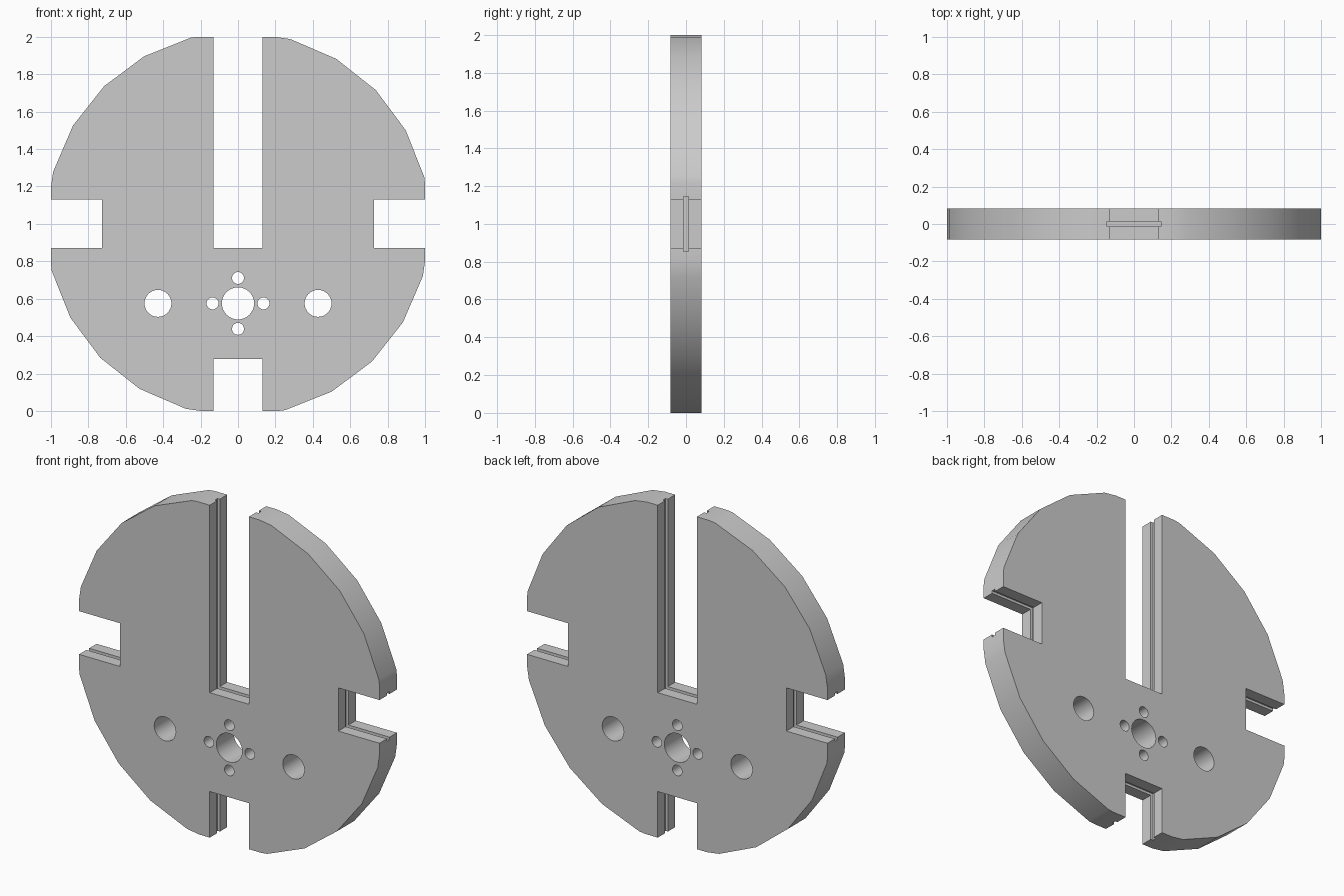
import bpy, math

if "Cube" in bpy.data.objects:
    bpy.data.objects.remove(bpy.data.objects["Cube"])

HALF = 0.083  # half thickness


def prism(name, pts, half):
    """Extrude an x-z outline symmetrically along y."""
    n = len(pts)
    verts = [(x, -half, z) for x, z in pts] + [(x, half, z) for x, z in pts]
    faces = [tuple(range(n)), tuple(range(2 * n - 1, n - 1, -1))]
    faces += [(i, i + n, (i + 1) % n + n, (i + 1) % n) for i in range(n)]
    me = bpy.data.meshes.new(name)
    me.from_pydata(verts, [], faces)
    ob = bpy.data.objects.new(name, me)
    bpy.context.collection.objects.link(ob)
    return ob


def rect(x0, x1, z0, z1):
    return [(x0, z0), (x1, z0), (x1, z1), (x0, z1)]


def circle(cx, cz, r, n, phase=0.0):
    return [(cx + r * math.cos(2 * math.pi * i / n + phase),
             cz + r * math.sin(2 * math.pi * i / n + phase)) for i in range(n)]


def boolean(target, cutter, op='DIFFERENCE'):
    cutter.hide_render = True
    mod = target.modifiers.new("cut", 'BOOLEAN')
    mod.operation, mod.solver, mod.object = op, 'EXACT', cutter
    bpy.context.view_layer.objects.active = target
    bpy.ops.object.modifier_apply(modifier=mod.name)
    bpy.data.objects.remove(cutter)


# 24-sided disc, trimmed flat at the four extremes
disc = prism("slotted_disc", circle(0, 1, 1.027, 24, math.radians(-0.8)), HALF)
boolean(disc, prism("trim_cutter", rect(-1, 1, 0, 2), 0.3), 'INTERSECT')

# Four slots, each with a thin groove around its walls
W, G = 0.13, 0.015
slots = [
    ((-W, W, 0.872, 2.2), (-W - G, W + G, 0.872 - G, 2.2)),
    ((-W, W, -0.2, 0.277), (-W - G, W + G, -0.2, 0.277 + G)),
    ((-1.2, -0.726, 1 - W, 1 + W), (-1.2, -0.726 + G, 1 - W - G, 1 + W + G)),
    ((0.726, 1.2, 1 - W, 1 + W), (0.726 - G, 1.2, 1 - W - G, 1 + W + G)),
]
for slot, groove in slots:
    boolean(disc, prism("slot_cutter", rect(*slot), 0.2))
    boolean(disc, prism("groove_cutter", rect(*groove), 0.013))

# Hub hole, four bolt holes around it, and two larger side holes
Z = 0.575
holes = [(0, Z, 0.086), (-0.428, Z, 0.072), (0.428, Z, 0.072)]
holes += [(x, Z + z, 0.032) for x, z in
          ((0.136, 0), (-0.136, 0), (0, 0.136), (0, -0.136))]
for x, z, r in holes:
    boolean(disc, prism("hole_cutter", circle(x, z, r, 32), 0.2))

disc.select_set(True)
bpy.context.view_layer.objects.active = disc
bpy.ops.object.shade_smooth_by_angle(angle=math.radians(30))
